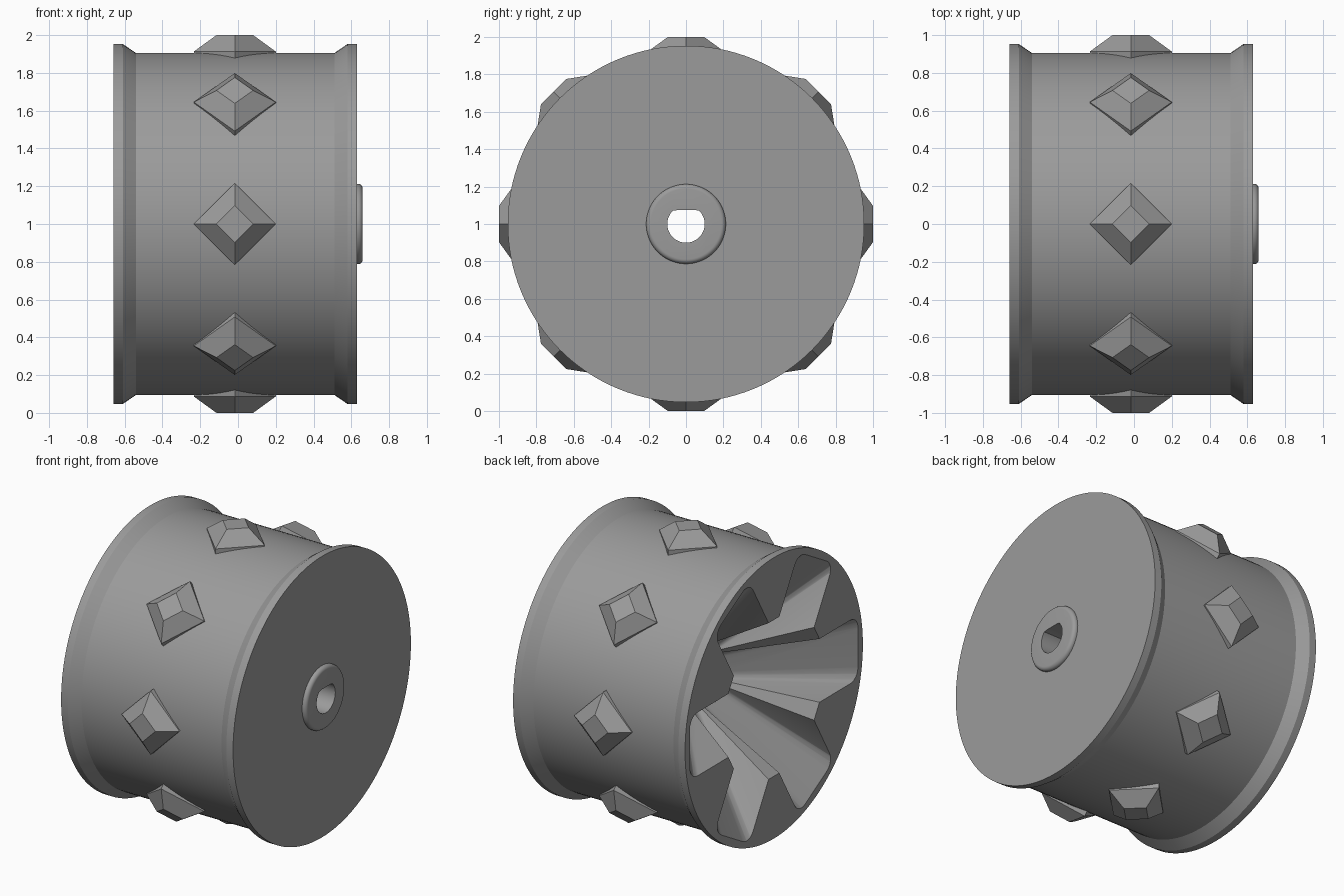
import bpy, bmesh, math
from mathutils import Vector, Matrix

if "Cube" in bpy.data.objects:
    bpy.data.objects.remove(bpy.data.objects["Cube"])

grey = bpy.data.materials.new("plain_grey")
grey.diffuse_color = (0.33, 0.33, 0.33, 1)
grey.use_nodes = True
grey.node_tree.nodes["Principled BSDF"].inputs["Base Color"].default_value = grey.diffuse_color


def finish(bm, name):
    bmesh.ops.recalc_face_normals(bm, faces=bm.faces)
    me = bpy.data.meshes.new(name)
    bm.to_mesh(me)
    bm.free()
    me.materials.append(grey)
    ob = bpy.data.objects.new(name, me)
    bpy.context.collection.objects.link(ob)
    return ob


def loft(bm, rings):
    """Join equal-length point rings with quads and close both ends."""
    loops = [[bm.verts.new(p) for p in ring] for ring in rings]
    n = len(loops[0])
    for a, b in zip(loops, loops[1:]):
        for i in range(n):
            j = (i + 1) % n
            bm.faces.new((a[i], a[j], b[j], b[i]))
    bm.faces.new(loops[0])
    bm.faces.new(loops[-1])


def circle(x, r, n=128, turn=0.0):
    return [(x, r * math.sin(2 * math.pi * (i + turn) / n),
             1 + r * math.cos(2 * math.pi * (i + turn) / n)) for i in range(n)]


# Drum with flared rims and a rounded boss on the closed side
profile = [(-.66, .953), (-.61, .953), (-.54, .905), (.51, .905), (.58, .953),
           (.63, .953), (.63, .213)]
profile += [(.635 + .025 * math.sin(a), .188 + .025 * math.cos(a))
            for a in (math.radians(d) for d in range(0, 91, 15))]
bm = bmesh.new()
loft(bm, [circle(x, r) for x, r in profile])
drum = finish(bm, "wheel_drum")

# Cutters: open side at FACE, tapering to the hub DEPTH further in
FACE, DEPTH = -.66, .55


def cut(cutter):
    mod = drum.modifiers.new("cut", 'BOOLEAN')
    mod.operation, mod.solver, mod.object = 'DIFFERENCE', 'EXACT', cutter
    bpy.context.view_layer.objects.active = drum
    bpy.ops.object.modifier_apply(modifier=mod.name)
    bpy.data.objects.remove(cutter)


# Tapered six-sided recess that slopes the spoke ends down to the hub
k = 1 / math.cos(math.pi / 6)
bm = bmesh.new()
loft(bm, [circle(FACE - .11, (.53 + .066) * k, 6, .5), circle(FACE + DEPTH, .2 * k, 6, .5)])
cut(finish(bm, "hub_recess_cutter"))


def pocket_outline(r0, r1, half, corner):
    """Radial slot outline with rounded outer corners, as (radius, sideways)."""
    pts = [(r0, -half)]
    for s in (-1, 1):
        arc = [(r1 - corner + corner * math.sin(a), s * (half - corner + corner * math.cos(a)))
               for a in (math.radians(d) for d in range(0, 91, 15))]
        pts += arc if s < 0 else arc[::-1]
    return pts + [(r0, half)]


# Six radial pockets between the spokes
top = pocket_outline(.15, .9, .215, .08)
low = pocket_outline(.08, .22, .09, .04)
for i in range(6):
    ang = math.radians(30 + 60 * i)
    out = Vector((0, math.sin(ang), math.cos(ang)))
    side = Vector((0, math.cos(ang), -math.sin(ang)))
    bm = bmesh.new()
    for t in (-.15, 1):
        for (r, w), (r2, w2) in zip(top, low):
            p = out * (r + (r2 - r) * t) + side * (w + (w2 - w) * t)
            bm.verts.new(p + Vector((FACE + (DEPTH - .004) * t, 0, 1)))
    bmesh.ops.convex_hull(bm, input=bm.verts)
    cut(finish(bm, "pocket_cutter"))

# D-shaped axle hole, flat at the top
bm = bmesh.new()
loft(bm, [[(px, y, min(z, 1.075)) for _, y, z in circle(0, .1, 48)
           if z <= 1.075 or abs(y) < .05] for px in (-1, 1)])
bmesh.ops.remove_doubles(bm, verts=bm.verts, dist=1e-5)
cut(finish(bm, "axle_hole_cutter"))

bpy.ops.object.select_all(action='DESELECT')
drum.select_set(True)
bpy.context.view_layer.objects.active = drum
bpy.ops.object.shade_smooth_by_angle(angle=math.radians(25))

# Eight diamond studs around the tread
for i in range(8):
    bm = bmesh.new()
    loft(bm, [[(h, 0, z), (0, h, z), (-h, 0, z), (0, -h, z)]
              for h, z in ((.217, .84), (.217, .913), (.097, 1.0))])
    bm.transform(Matrix.Translation((-.017, 0, 1)) @ Matrix.Rotation(math.pi / 4 * i, 4, 'X'))
    finish(bm, f"tread_stud_{i + 1}")
